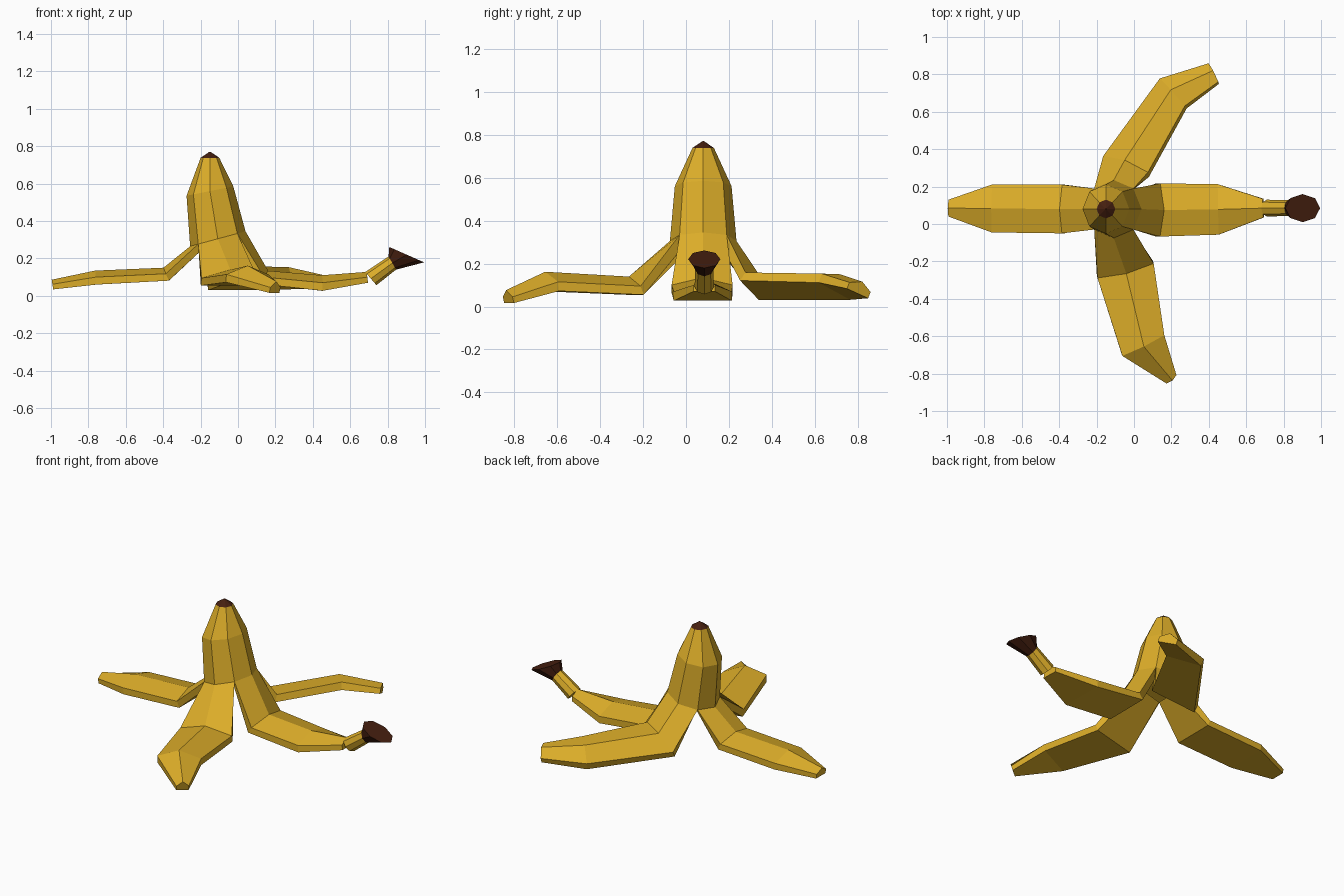
import bpy, bmesh, math
from mathutils import Vector as V

if "Cube" in bpy.data.objects:
    bpy.data.objects.remove(bpy.data.objects["Cube"])

UP = V((0, 0, 1))


def material(name, col):
    m = bpy.data.materials.new(name)
    m.diffuse_color = (*col, 1)
    m.use_nodes = True
    m.node_tree.nodes["Principled BSDF"].inputs["Base Color"].default_value = m.diffuse_color
    return m


yellow = material("peel yellow", (0.72, 0.42, 0.022))
brown = material("stem brown", (0.06, 0.014, 0.005))


def loft(name, rings, mat):
    """Closed flat-faced skin through rings with equal point counts."""
    bm = bmesh.new()
    vs = [[bm.verts.new(p) for p in r] for r in rings]
    n = len(rings[0])
    for a, b in zip(vs, vs[1:]):
        for i in range(n):
            j = (i + 1) % n
            bm.faces.new((a[i], a[j], b[j], b[i]))
    bm.faces.new(vs[0])
    bm.faces.new(vs[-1])
    bmesh.ops.remove_doubles(bm, verts=bm.verts, dist=0.0005)
    bmesh.ops.recalc_face_normals(bm, faces=bm.faces)
    me = bpy.data.meshes.new(name)
    bm.to_mesh(me)
    bm.free()
    me.materials.append(mat)
    ob = bpy.data.objects.new(name, me)
    bpy.context.collection.objects.link(ob)
    return ob


def octagon(c, u, v):
    """Eight points round c, spanned by the half-axes u and v."""
    return [V(c) + V(u) * math.cos(k * math.pi / 4) + V(v) * math.sin(k * math.pi / 4)
            for k in range(8)]


# upright body, leaning slightly, with tilted rings
base = octagon((-0.108, 0.08, 0.305), (0.148, 0, 0.04), (0, 0.155, 0))
mid = octagon((-0.15, 0.08, 0.56), (0.125, 0, 0.025), (0, 0.132, 0))
neck = octagon((-0.15, 0.08, 0.738), (0.05, 0, 0), (0, 0.05, 0))
loft("upper_peel", [base, mid, neck], yellow)

# dark tip
loft("peel_tip", [neck, octagon((-0.15, 0.08, 0.77), (0.003, 0, 0), (0, 0.003, 0))], brown)

# inner side of the peel where the flaps start
centre = sum(base, V()) / 8
inner = [centre + (p - centre) * 0.72 - UP * 0.03 for p in base]


def flap(name, k, stations, rise, thick, roll=0):
    """Folded strip from body corner k; a station is (x, y, z, half width)."""
    l, r = (k + 1) % 8, (k - 1) % 8
    rings = [[base[l], base[k], base[r], inner[r], inner[l]]]
    pts = [(base[l] + base[r]) / 2] + [V(s[:3]) for s in stations]
    ca, sa = math.cos(math.radians(roll)), math.sin(math.radians(roll))
    for i, s in enumerate(stations, 1):
        t = (pts[i] - pts[i - 1]).normalized()
        if i + 1 < len(pts):
            t = (t + (pts[i + 1] - pts[i]).normalized()).normalized()
        side = t.cross(UP).normalized()
        n = side.cross(t)
        side, n = side * ca + n * sa, n * ca - side * sa
        p, w = pts[i], s[3]
        e = 0.7 if i == len(stations) else 1     # thinner at the end
        left, right = p - side * w, p + side * w
        rings.append([left, p + n * rise * e, right,
                      right - n * thick * e, left - n * thick * e])
    loft(name, rings, yellow)


# four peeled flaps
flap("left_flap", 4, [(-0.385, 0.08, 0.118, 0.13), (-0.76, 0.083, 0.1, 0.128),
                      (-0.992, 0.085, 0.062, 0.045)], 0.035, 0.04)
flap("front_flap", 6, [(-0.045, -0.25, 0.095, 0.155), (0.05, -0.65, 0.115, 0.125),
                       (0.2, -0.83, 0.045, 0.035)], 0.047, 0.043)
flap("back_flap", 2, [(-0.045, 0.32, 0.113, 0.135), (0.205, 0.705, 0.113, 0.107),
                      (0.425, 0.81, 0.09, 0.06)], 0.04, 0.045, 22)
flap("right_flap", 0, [(0.14, 0.075, 0.1, 0.142), (0.45, 0.078, 0.07, 0.135),
                       (0.69, 0.085, 0.1, 0.05)], 0.04, 0.043)

# stem with flared dark end
y = V((0, 1, 0))
s0 = octagon((0.71, 0.085, 0.092), (0.03, 0, -0.035), y * 0.045)
s1 = octagon((0.825, 0.085, 0.175), (0.02, 0, -0.035), y * 0.042)
s2 = octagon((0.902, 0.085, 0.22), (0.093, 0, -0.041), y * 0.075)
loft("stem", [s0, s1], yellow)
loft("stem_end", [s1, s2], brown)
